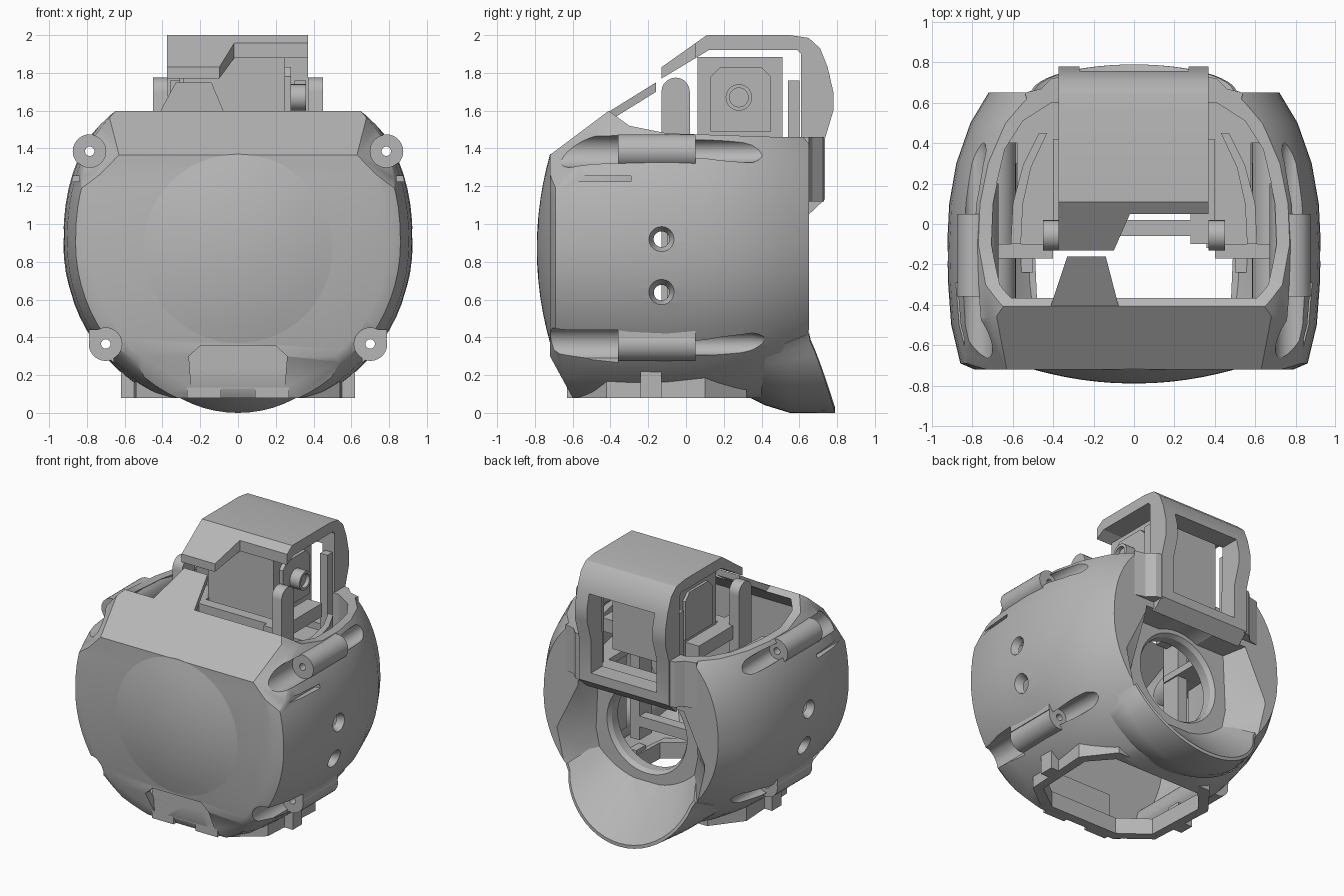
import bpy, bmesh
from math import sin, cos, pi, radians
from mathutils import Vector

if "Cube" in bpy.data.objects:
    bpy.data.objects.remove(bpy.data.objects["Cube"], do_unlink=True)

grey = bpy.data.materials.new("plain grey")
grey.use_nodes = True
grey.diffuse_color = (0.47, 0.47, 0.47, 1)
for node in grey.node_tree.nodes:
    if node.type == "BSDF_PRINCIPLED":
        node.inputs["Base Color"].default_value = grey.diffuse_color

parts = []


def loft(name, rings, loop=False, planes=()):
    """Skin matching rings of points, cap or join the ends, trim by planes."""
    bm = bmesh.new()
    rows = [[bm.verts.new(p) for p in ring] for ring in rings]
    pairs = list(zip(rows, rows[1:])) + ([(rows[-1], rows[0])] if loop else [])
    for a, b in pairs:
        for i in range(len(a)):
            j = (i + 1) % len(a)
            bm.faces.new((a[i], a[j], b[j], b[i]))
    if not loop:
        bm.faces.new(rows[0])
        bm.faces.new(rows[-1])
    for point, normal in planes:
        geom = bm.verts[:] + bm.edges[:] + bm.faces[:]
        bmesh.ops.bisect_plane(bm, geom=geom, plane_co=point, plane_no=normal, clear_outer=True)
        rim = [e for e in bm.edges if e.is_boundary]
        if rim:
            bmesh.ops.holes_fill(bm, edges=rim, sides=0)
    bmesh.ops.recalc_face_normals(bm, faces=bm.faces[:])
    mesh = bpy.data.meshes.new(name)
    bm.to_mesh(mesh)
    bm.free()
    mesh.materials.append(grey)
    obj = bpy.data.objects.new(name, mesh)
    bpy.context.collection.objects.link(obj)
    parts.append(obj)
    return obj


def prism(name, outline, axis, start, end):
    place = {"x": lambda p, d: (d, p[0], p[1]),
             "y": lambda p, d: (p[0], d, p[1]),
             "z": lambda p, d: (p[0], p[1], d)}[axis]
    return loft(name, [[place(p, d) for p in outline] for d in (start, end)])


def box(name, x, y, z):
    return prism(name, [(x[0], y[0]), (x[1], y[0]), (x[1], y[1]), (x[0], y[1])], "z", *z)


def both_sides(half):
    """Close a half outline by mirroring it across x."""
    return half + [(-x, y) for x, y in reversed(half)]


def lathe(name, profile, axis, u, v, loop=False, steps=40):
    rings = []
    for r, d in profile:
        turn = [(u + r * cos(2 * pi * i / steps), v + r * sin(2 * pi * i / steps)) for i in range(steps)]
        rings.append([(p, d, q) if axis == "y" else (d, p, q) for p, q in turn])
    return loft(name, rings, loop)


def cut(target, *cutters):
    for c in cutters:
        mod = target.modifiers.new("cut", "BOOLEAN")
        mod.operation = "DIFFERENCE"
        mod.solver = "EXACT"
        mod.object = c
    bpy.context.view_layer.update()
    graph = bpy.context.evaluated_depsgraph_get()
    mesh = bpy.data.meshes.new_from_object(target.evaluated_get(graph))
    target.modifiers.clear()
    target.data = mesh
    for c in cutters:
        parts.remove(c)
        bpy.data.objects.remove(c, do_unlink=True)


MID = 0.9
PROFILE = [(-0.72, 0.79), (-0.69, 0.86), (-0.5, 0.905), (-0.3, 0.92), (-0.1, 0.925),
           (0.1, 0.915), (0.3, 0.88), (0.5, 0.81), (0.65, 0.72)]


def barrel(name, inset, back=None):
    """Rounded barrel along y, trimmed by the front chamfers."""
    rings = []
    for y, r in PROFILE:
        ring = []
        for i in range(72):
            c, s = cos(pi * i / 36), sin(pi * i / 36)
            power = 2 / (2.3 if s > 0 else 2)
            ring.append(((r - inset) * abs(c) ** power * (1 if c > 0 else -1), y,
                         MID + (r - inset) * abs(s) ** power * (1 if s > 0 else -1)))
        rings.append(ring)
    facets = [((0, -0.715, 1.37), (0, -0.6, 0.8)), ((0, -0.72, 0.3), (0, -0.88, -0.48)),
              ((0, 0, 0.08), (0, 0, -1))]
    for s in (1, -1):
        facets.append(((s * 0.665, -0.72, 1.33), (s * 0.6, -0.55, 0.58)))
        facets.append(((s * 0.7, -0.72, 0.42), (s * 0.5, -0.6, -0.6)))
    if back:
        facets += [((0, -0.72, 0), (0, -1, 0)), ((0, back + inset, 0), (0, 1, 0))]
    planes = [(Vector(p) - Vector(n).normalized() * inset, Vector(n).normalized()) for p, n in facets]
    return loft(name, rings, planes=planes)


# Hollow shell, keeping solid seats around the four hinges
HINGES = [(s * x, z) for s in (1, -1) for x, z in ((0.785, 1.385), (0.7, 0.365))]
shell = barrel("shell", 0)
cavity = barrel("cavity", 0.05, back=0.4)
cut(cavity, *[lathe("seat", [(0.115, -0.9), (0.115, 0.55)], "y", x, z) for x, z in HINGES])
cut(shell, cavity)

# Top opening, bottom opening and upper rear clearance
base_inner = both_sides([(0.28, -0.53), (0.48, -0.38), (0.5, 0.08), (0.36, 0.24)])
cut(shell,
    prism("top_cut", [(-0.41, 1.6), (-0.3, 1.52), (-0.1, 1.48), (0.5, 1.46),
                      (0.9, 1.46), (0.9, 2.1), (-0.41, 2.1)], "x", -1.2, 1.2),
    prism("bottom_cut", base_inner, "z", -0.2, 0.3),
    prism("rear_clearance", both_sides([(0.68, 0.2), (0.64, 0.37), (0.55, 0.51), (0.41, 0.6)]), "z", 1.15, 2.2),
    box("window_cut", (-0.27, 0.27), (0.5, 0.9), (1.2, 1.8)))

# Flared rear recess and round port, front notch
cut(shell,
    loft("recess", [[(x, y, z) for x, z in both_sides(half)] for y, half in (
        (0.46, [(0.36, 0.36), (0.42, 0.65), (0.4, 1.07)]),
        (0.67, [(0.5, 0.13), (0.63, 0.68), (0.44, 1.07)]))]),
    lathe("port", [(0.36, 0.3), (0.36, 0.8)], "y", 0, 0.75),
    prism("notch", both_sides([(0.23, -0.1), (0.26, 0.3), (0.2, 0.355)]), "y", -0.9, -0.63))

# Hinge grooves, side slots and countersunk holes
cut(shell, *[lathe("groove", [(0.085, -0.9), (0.085, -0.36), (0.025, -0.36), (0.025, 0.05),
                              (0.06, 0.05), (0.06, 0.35), (0.02, 0.5)], "y", x, z) for x, z in HINGES])
for s in (1, -1):
    cut(shell, box("slot", (s * 0.84, s), (-0.64, -0.29), (1.225, 1.255)),
        box("corner", (s * 0.66, s), (-0.9, -0.36), (0.25, 0.44)))
    for z, shift in ((0.92, 0), (0.63, 0.04)):
        cut(shell, lathe("hole", [(0.035, s * (0.6 - shift)), (0.035, s * (0.86 - shift)),
                                  (0.08, s * (0.95 - shift))], "x", -0.13, z))

# Front dome and plate behind the notch
lathe("front_dome", [(0.5, -0.68)] + [(r / 100, -0.79 + 0.28 * (r / 100) ** 2)
                                      for r in (50, 42, 34, 26, 18, 10, 1)], "y", 0, 0.87, steps=64)
plate = box("notch_plate", (-0.27, 0.27), (-0.63, -0.58), (0.08, 0.4))
cut(plate, box("plate_cut", (-0.09, 0.09), (-0.7, -0.5), (0, 0.13)))

# Hinge barrels and the square backs of the lower pair
for x, z in HINGES:
    lathe("hinge", [(0.025, -0.36), (0.09, -0.36), (0.09, 0.05), (0.025, 0.05)], "y", x, z, loop=True, steps=28)
for s in (1, -1):
    box("hinge_back", (s * 0.64, s * 0.79), (-0.36, 0.05), (0.395, 0.45))

# Rear lip, fading into the barrel at both ends
lip = []
for i in range(25):
    t = radians(-48 + 4 * i)
    grow = max(cos(2 * t), 0) ** 0.8
    tip = 0.65 + 0.14 * grow
    section = [(0.8, 0.3), (0.835 + 0.025 * grow, 0.42), (0.785 + 0.115 * grow, 0.55),
               (0.72 + 0.18 * grow, tip), (0.7 + 0.175 * grow, tip), (0.55, 0.46), (0.6, 0.3)]
    lip.append([(r * sin(t), y, MID - r * cos(t)) for r, y in section])
loft("rear_lip", lip)

# Ring inside the rear port
lathe("port_ring", [(0.31, 0.36), (0.38, 0.36), (0.38, 0.46), (0.33, 0.46), (0.31, 0.43)],
      "y", 0, 0.75, loop=True, steps=56)

# Top housing: bent roof and back strip with a rear window and a cut-away flap
housing = prism("top_housing", [(-0.13, 1.83), (0.11, 2), (0.55, 2), (0.65, 1.985), (0.71, 1.93),
                                (0.75, 1.83), (0.78, 1.7), (0.78, 1.6), (0.735, 1.45), (0.735, 1.13),
                                (0.65, 1.05), (0.61, 1.1), (0.61, 1.9), (0.59, 1.92), (0.12, 1.92),
                                (-0.13, 1.77)], "x", -0.375, 0.37)
cut(housing, box("window", (-0.27, 0.27), (0.5, 0.9), (1.2, 1.8)),
    prism("flap_cut", [(-0.13, -0.2), (-0.02, 0.05), (0.5, 0.05), (0.5, -0.2)], "z", 1.5, 2.2))

# Sloping tab above the front face
tab = [(-0.42, -0.43), (-0.33, -0.16), (-0.14, -0.16), (-0.07, -0.43)]
loft("front_tab", [[(x, y, 1.6 + 0.62 * (y + 0.4) - drop) for x, y in tab] for drop in (0, 0.05)])

# Device block held under the roof, with side panels and lens
box("device_block", (-0.29, 0.25), (0.06, 0.51), (1.3, 1.885))
panel = [(0.13, 1.49), (0.45, 1.49), (0.45, 1.78), (0.4, 1.83), (0.18, 1.83), (0.13, 1.78)]
prism("right_panel", panel, "x", -0.31, -0.28)
prism("left_panel", panel, "x", 0.24, 0.28)
lathe("lens", [(0.07, 0.27), (0.07, 0.36), (0.05, 0.36), (0.05, 0.33)], "x", 0.28, 1.67, steps=28)

# Inner frame: posts, slats, curved walls, ledges, feet and housing fairings
for s in (1, -1):
    arch = [(-0.13, 0.4), (0.02, 0.4), (0.02, 1.69)]
    arch += [(-0.055 + 0.075 * cos(pi * i / 10), 1.7 + 0.075 * sin(pi * i / 10)) for i in range(11)]
    prism("post", arch, "x", s * 0.37, s * 0.45)
    box("rear_slat", (s * 0.3, s * 0.36), (0.54, 0.6), (1.2, 1.76))
    prism("curved_wall", [(s * x, y) for x, y in ((0.56, -0.1), (0.55, 0.1), (0.51, 0.28), (0.43, 0.45),
                                                  (0.47, 0.45), (0.55, 0.29), (0.6, 0.1), (0.61, -0.1))],
          "z", 0.4, 1.38)
    box("side_bracket", (s * 0.4, s * 0.76), (-0.17, -0.1), (1.15, 1.25))
    box("side_ledge", (s * 0.36, s * 0.58), (-0.12, 0.42), (1.1, 1.15))
    box("side_rail", (s * 0.28, s * 0.4), (-0.1, 0.42), (1.36, 1.46))
    box("foot", (s * 0.5, s * 0.62), (-0.24, -0.13), (0.08, 0.23))
    prism("fairing", [(s * x, y) for x, y in ((0.36, 0.62), (0.36, 0.73), (0.41, 0.72), (0.46, 0.67),
                                              (0.54, 0.65), (0.52, 0.57))], "z", 1.12, 1.46)
for z in (0.5, 1.38):
    box("cross_bar", (-0.4, 0.4), (-0.06, 0.02), (z, z + 0.08))

# Collar round the bottom opening
collar = prism("base_collar", both_sides([(0.32, -0.59), (0.54, -0.42), (0.57, 0.1), (0.4, 0.32)]), "z", 0.08, 0.2)
cut(collar, prism("collar_cut", base_inner, "z", 0, 0.4))

# Smooth curved surfaces, keep edges sharp
bpy.ops.object.select_all(action="DESELECT")
for obj in parts:
    obj.select_set(True)
bpy.context.view_layer.objects.active = shell
bpy.ops.object.shade_smooth_by_angle()
